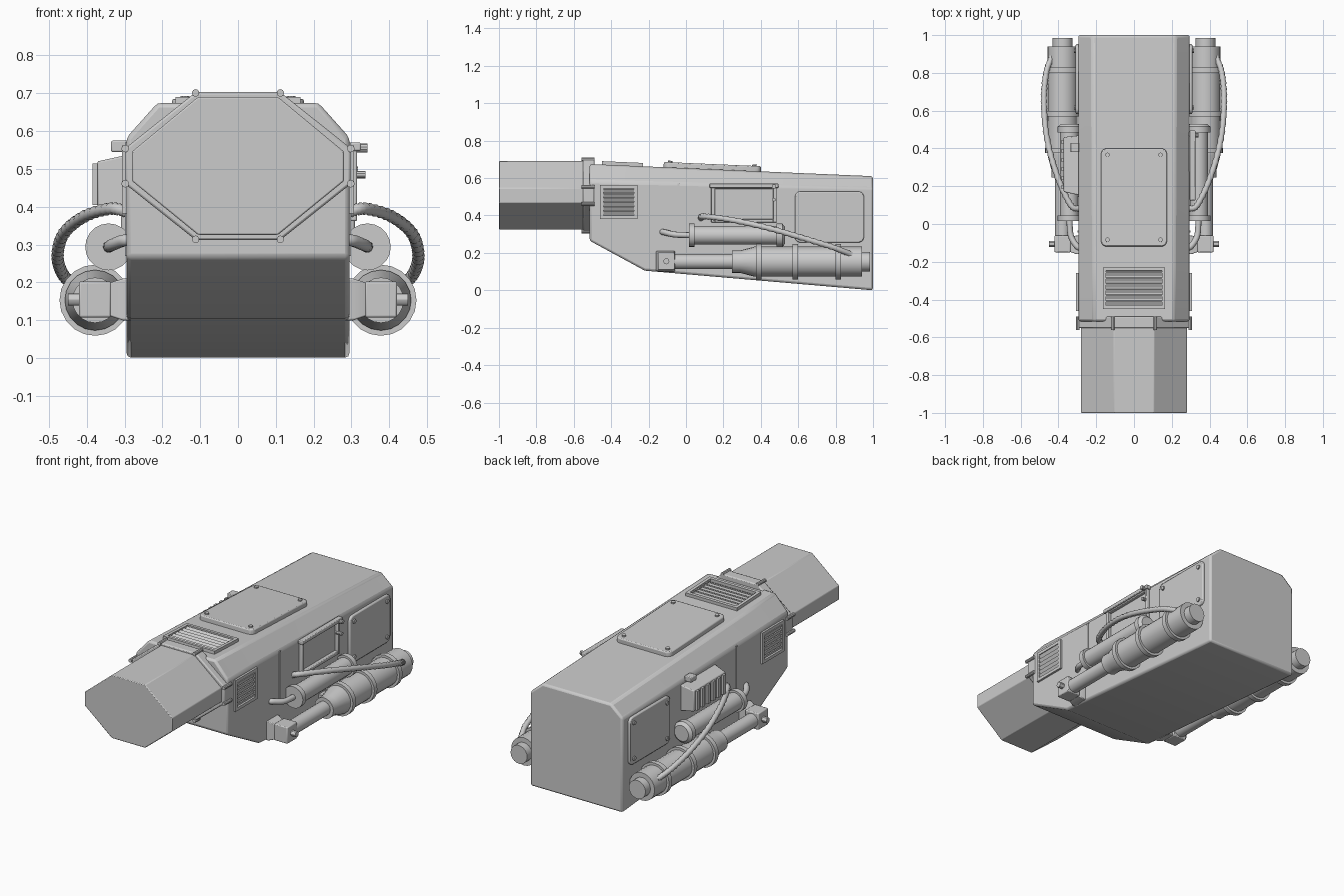
import bpy, bmesh, math
from mathutils import Matrix, Vector

if "Cube" in bpy.data.objects:
    bpy.data.objects.remove(bpy.data.objects["Cube"])

SLOPE = -math.atan(0.0433)
SIDE = Matrix(((0, 0, 1, 0), (1, 0, 0, 0), (0, 1, 0, 0), (0, 0, 0, 1)))  # u=y, v=z, w=+x


def top_z(y):
    return 0.653 - 0.0433 * y


def side_at(y, z, x=0.295):
    return Matrix.Translation((x, y, z)) @ SIDE


def top_at(y):
    return Matrix.Translation((0, y, top_z(y))) @ Matrix.Rotation(SLOPE, 4, 'X')


def finish(name, bm, mirror=False, bevel=0.0):
    bmesh.ops.recalc_face_normals(bm, faces=bm.faces)
    me = bpy.data.meshes.new(name)
    bm.to_mesh(me)
    bm.free()
    ob = bpy.data.objects.new(name, me)
    bpy.context.collection.objects.link(ob)
    if bevel:
        m = ob.modifiers.new("bevel", 'BEVEL')
        m.width, m.segments, m.limit_method = bevel, 2, 'ANGLE'
        m.angle_limit = math.radians(25)
    if mirror:
        ob.modifiers.new("mirror", 'MIRROR')
    return ob


def add_box(bm, mat, c, s, tilt=0.0):
    m = mat @ Matrix.Translation(c) @ Matrix.Rotation(tilt, 4, 'X') @ Matrix.Diagonal((*s, 1))
    return bmesh.ops.create_cube(bm, size=1, matrix=m)['verts']


def add_cyl(bm, mat, c, r, depth, seg=10):
    bmesh.ops.create_cone(bm, cap_ends=True, segments=seg, radius1=r, radius2=r,
                          depth=depth, matrix=mat @ Matrix.Translation(c))


def loft(name, rings, mirror=False, bevel=0.0):
    bm = bmesh.new()
    vs = [[bm.verts.new(p) for p in r] for r in rings]
    n = len(vs[0])
    for a, b in zip(vs, vs[1:]):
        for i in range(n):
            bm.faces.new((a[i], a[(i + 1) % n], b[(i + 1) % n], b[i]))
    bm.faces.new(vs[0])
    bm.faces.new(vs[-1])
    return finish(name, bm, mirror, bevel)


def lathe(name, x, z, profile, seg=20):
    ring = [(math.cos(2 * math.pi * i / seg), math.sin(2 * math.pi * i / seg)) for i in range(seg)]
    return loft(name, [[(x + r * c, y, z + r * s) for c, s in ring] for y, r in profile], True)


def octagon(y, xi, xo, z0, z1, z2, z3):
    return [(xi, y, z3), (xo, y, z2), (xo, y, z1), (xi, y, z0),
            (-xi, y, z0), (-xo, y, z1), (-xo, y, z2), (-xi, y, z3)]


def plate(name, mat, w, h, t, mirror=False):
    # rounded cover plate with four corner bolts
    bm = bmesh.new()
    add_box(bm, mat, (0, 0, t / 2 - 0.01), (w, h, t + 0.02))
    out = (mat.to_3x3() @ Vector((0, 0, 1))).normalized()
    edges = [e for e in bm.edges
             if abs((e.verts[0].co - e.verts[1].co).normalized().dot(out)) > 0.9]
    bmesh.ops.bevel(bm, geom=edges, offset=0.03, segments=3, profile=0.5, affect='EDGES')
    finish(name, bm, mirror, 0.006)
    bm = bmesh.new()
    for i in (-1, 1):
        for j in (-1, 1):
            add_cyl(bm, mat, (i * (w / 2 - 0.035), j * (h / 2 - 0.035), t), 0.012, 0.016)
    finish(name + "_bolts", bm, mirror)


def frame(bm, mat, w, h, b, d):
    for s in (-1, 1):
        add_box(bm, mat, (s * (w - b) / 2, 0, d / 2 - 0.01), (b, h, d + 0.02))
        add_box(bm, mat, (0, s * (h - b) / 2, d / 2 - 0.01), (w - 2 * b, b, d + 0.02))


def vent(name, mat, w, h, d, mirror=False):
    bm = bmesh.new()
    frame(bm, mat, w, h, 0.018, d)
    n = 6
    for i in range(n):
        v = (h - 0.036) * ((i + 0.5) / n - 0.5)
        add_box(bm, mat, (0, v, d * 0.3), (w - 0.036, 0.022, 0.006), 0.5)
    finish(name, bm, mirror)


def hose(name, pts, r, ridge=0.0, step=8):
    P = [Vector(p) for p in pts]
    P = [2 * P[0] - P[1]] + P + [2 * P[-1] - P[-2]]
    path = []
    for a, b, c, d in zip(P, P[1:], P[2:], P[3:]):
        for i in range(step):
            t = i / step
            path.append(0.5 * (2 * b + (c - a) * t + (2 * a - 5 * b + 4 * c - d) * t * t
                               + (3 * b - a - 3 * c + d) * t ** 3))
    path.append(P[-2])
    for s, label in ((1, "right"), (-1, "left")):
        cu = bpy.data.curves.new(f"{name}_{label}", 'CURVE')
        cu.dimensions, cu.bevel_depth, cu.bevel_resolution, cu.use_fill_caps = '3D', r, 3, True
        sp = cu.splines.new('POLY')
        sp.points.add(len(path) - 1)
        for i, (pt, p) in enumerate(zip(sp.points, path)):
            pt.co = (s * p.x, p.y, p.z, 1)
            pt.radius = 1 - ridge * (i % 2)
        bpy.context.collection.objects.link(bpy.data.objects.new(f"{name}_{label}", cu))


# main housing: tapered sections from front to back
def section(y, zb, zt, cx, dz):
    return [(-0.295, y, zb), (0.295, y, zb), (0.295, y, zt - dz),
            (cx, y, zt), (-cx, y, zt), (-0.295, y, zt - dz)]


loft("housing", [section(-0.515, 0.265, 0.675, 0.213, 0.092),
                 section(-0.22, 0.105, 0.6625, 0.214, 0.087),
                 section(1.0, 0.0, 0.61, 0.22, 0.065)], bevel=0.012)

# octagonal nose and its collar
loft("nose", [octagon(y, 0.106, 0.28, 0.326, 0.468, 0.546, 0.69) for y in (-1.0, -0.5)], bevel=0.004)
loft("collar", [octagon(y, 0.112, 0.298, 0.312, 0.46, 0.555, 0.703) for y in (-0.55, -0.49)], bevel=0.006)
bm = bmesh.new()
for x, y, z in octagon(-0.525, 0.112, 0.298, 0.314, 0.461, 0.554, 0.701):
    add_cyl(bm, Matrix.Translation((x, y, z)) @ Matrix.Rotation(math.pi / 2, 4, 'X'), (0, 0, 0), 0.010, 0.07)
finish("collar_bolts", bm)

# cover plates and vents
plate("top_cover", top_at(0.14), 0.35, 0.52, 0.028)
plate("side_cover", side_at(0.767, 0.392), 0.37, 0.275, 0.014, True)
vent("top_vent", top_at(-0.34), 0.33, 0.22, 0.018)
vent("side_vent", side_at(-0.36, 0.472), 0.20, 0.18, 0.012, True)

# raised seam on each side
bm = bmesh.new()
add_box(bm, side_at(-0.04, 0.42), (0, 0, 0), (0.012, 0.30, 0.008))
finish("side_seam", bm, True)

# open frame with rail on the right side
bm = bmesh.new()
m = side_at(0.31, 0.462)
frame(bm, m, 0.35, 0.20, 0.02, 0.02)
add_box(bm, m, (0, 0.097, 0.015), (0.37, 0.022, 0.03))
finish("right_frame", bm, bevel=0.004)
bm = bmesh.new()
add_cyl(bm, side_at(0.47, 0.555), (0, 0, 0.022), 0.012, 0.05)
add_cyl(bm, side_at(0.47, 0.485), (0, 0, 0.022), 0.010, 0.04)
finish("right_frame_knobs", bm)

# ribbed box on the left side
loft("left_box", [[(-0.28, 0.15, 0.385), (-0.28, 0.47, 0.385), (-0.28, 0.47, 0.54), (-0.28, 0.15, 0.54)],
                  [(-0.372, 0.17, 0.40), (-0.372, 0.46, 0.40), (-0.372, 0.46, 0.52), (-0.372, 0.17, 0.52)]],
     bevel=0.005)
bm = bmesh.new()
for i in range(6):
    add_box(bm, Matrix(), (-0.375, 0.195 + i * 0.048, 0.46), (0.02, 0.022, 0.11))
finish("left_box_ribs", bm)
bm = bmesh.new()
add_box(bm, Matrix(), (-0.313, 0.405, 0.56), (0.045, 0.05, 0.03))
finish("left_box_latch", bm, bevel=0.004)

# large piston on each side
R, B = 0.094, 0.08
prof = [(-0.08, 0.04), (0.245, 0.04), (0.245, 0.06), (0.29, 0.06), (0.365, B)]
for y in (0.375, 0.57, 0.80):
    prof += [(y, B), (y, R), (y + 0.028, R), (y + 0.028, B)]
lathe("piston", 0.378, 0.153, prof + [(0.94, B), (0.94, 0.053), (0.985, 0.053)])

# piston mount
loft("mount_arm", [[(x, -0.11 - h, 0.155 - k), (x, -0.11 + h, 0.155 - k),
                    (x, -0.11 + h, 0.155 + k), (x, -0.11 - h, 0.155 + k)]
                   for x, h, k in ((0.28, 0.05, 0.055), (0.305, 0.05, 0.055), (0.345, 0.035, 0.042))], True, 0.004)
bm = bmesh.new()
add_box(bm, Matrix(), (0.378, -0.105, 0.155), (0.085, 0.09, 0.095))
finish("mount_block", bm, True, 0.005)
bm = bmesh.new()
add_cyl(bm, side_at(-0.105, 0.155, 0.42), (0, 0, 0), 0.016, 0.06, 12)
finish("mount_pin", bm, True)

# small cylinder above the piston
lathe("small_cylinder", 0.342, 0.294,
      [(0.015, 0.045), (0.015, 0.062), (0.045, 0.062), (0.045, 0.05), (0.485, 0.05),
       (0.485, 0.062), (0.515, 0.062), (0.53, 0.045)])
bm = bmesh.new()
for y in (0.12, 0.40):
    add_box(bm, Matrix(), (0.305, y, 0.294), (0.05, 0.05, 0.05))
    add_box(bm, Matrix(), (0.31, y * 1.6 + 0.15, 0.155), (0.06, 0.06, 0.06))
finish("cylinder_brackets", bm, True)

# pipe and ribbed hose
hose("pipe", [(0.28, -0.13, 0.312), (0.305, -0.115, 0.31), (0.335, -0.06, 0.298), (0.342, 0.03, 0.294)], 0.016)
hose("ribbed_hose", [(0.29, 0.08, 0.385), (0.335, 0.10, 0.395), (0.405, 0.25, 0.375), (0.46, 0.45, 0.33),
                     (0.477, 0.65, 0.272), (0.465, 0.80, 0.225), (0.435, 0.885, 0.19)], 0.017, 0.2, 10)

# smooth shading with sharp edges kept
bpy.ops.object.select_all(action='DESELECT')
for ob in bpy.data.objects:
    if ob.type == 'MESH':
        ob.select_set(True)
        bpy.context.view_layer.objects.active = ob
bpy.ops.object.shade_smooth_by_angle(angle=math.radians(30))
